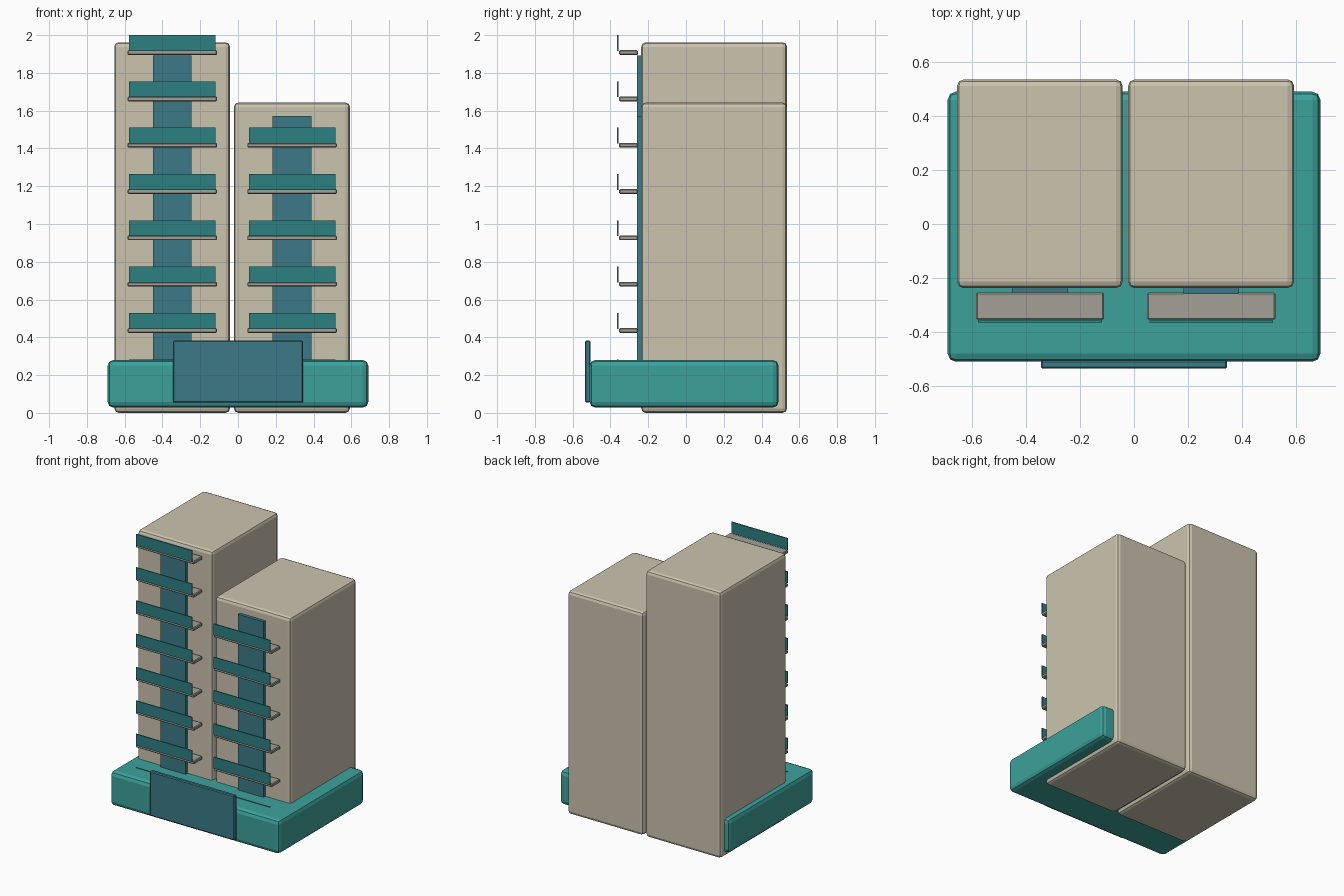
import bpy, bmesh

if "Cube" in bpy.data.objects:
    bpy.data.objects.remove(bpy.data.objects["Cube"])


def material(name, rgb):
    m = bpy.data.materials.new(name)
    m.diffuse_color = (*rgb, 1)
    m.use_nodes = True
    m.node_tree.nodes["Principled BSDF"].inputs["Base Color"].default_value = m.diffuse_color
    return m


BEIGE = material("beige_wall", (0.60, 0.55, 0.43))
TEAL = material("teal_podium", (0.045, 0.36, 0.33))
GLASS = material("blue_glass", (0.045, 0.195, 0.246))
SLAB = material("grey_slab", (0.37, 0.35, 0.30))
RAIL = material("dark_teal_railing", (0.026, 0.216, 0.223))


def box(name, x, y, z, mat, bevel=0.0, segments=2):
    """Box spanning the (min, max) ranges x, y, z with optional rounded edges."""
    bm = bmesh.new()
    bmesh.ops.create_cube(bm, size=1)
    for v in bm.verts:
        for i, (lo, hi) in enumerate((x, y, z)):
            v.co[i] = hi if v.co[i] > 0 else lo
    if bevel:
        bmesh.ops.bevel(bm, geom=bm.edges[:], offset=bevel, segments=segments,
                        profile=0.5, affect='EDGES')
    mesh = bpy.data.meshes.new(name)
    bm.to_mesh(mesh)
    bm.free()
    mesh.materials.append(mat)
    obj = bpy.data.objects.new(name, mesh)
    bpy.context.collection.objects.link(obj)
    return obj


# Podium and the entrance panel on its front
box("podium", (-0.69, 0.69), (-0.51, 0.49), (0.028, 0.28), TEAL, 0.03)
box("entrance", (-0.345, 0.345), (-0.535, -0.505), (0.055, 0.383), GLASS, 0.006, 1)

# Towers: name, wall x range, height, glass centre x, balcony centre x, floors
TOWERS = (("left", (-0.655, -0.042), 1.962, -0.348, -0.348, 8),
          ("right", (-0.022, 0.593), 1.643, 0.286, 0.286, 6))

for side, xr, height, gx, bx, floors in TOWERS:
    box(f"{side}_tower", xr, (-0.237, 0.535), (0, height), BEIGE, 0.024)
    # Vertical glass strip
    box(f"{side}_window_strip", (gx - 0.103, gx + 0.103), (-0.26, -0.22),
        (0.07, height - 0.07), GLASS)
    # Balconies, the lowest one sunk into the podium
    for i in range(floors):
        z = 0.191 + i * 0.2452
        box(f"{side}_balcony_slab_{i}", (bx - 0.237, bx + 0.237), (-0.354, -0.254),
            (z - 0.0125, z + 0.0125), SLAB, 0.005, 1)
        box(f"{side}_balcony_railing_{i}", (bx - 0.229, bx + 0.229), (-0.365, -0.357),
            (z + 0.009, z + 0.0926), RAIL)
